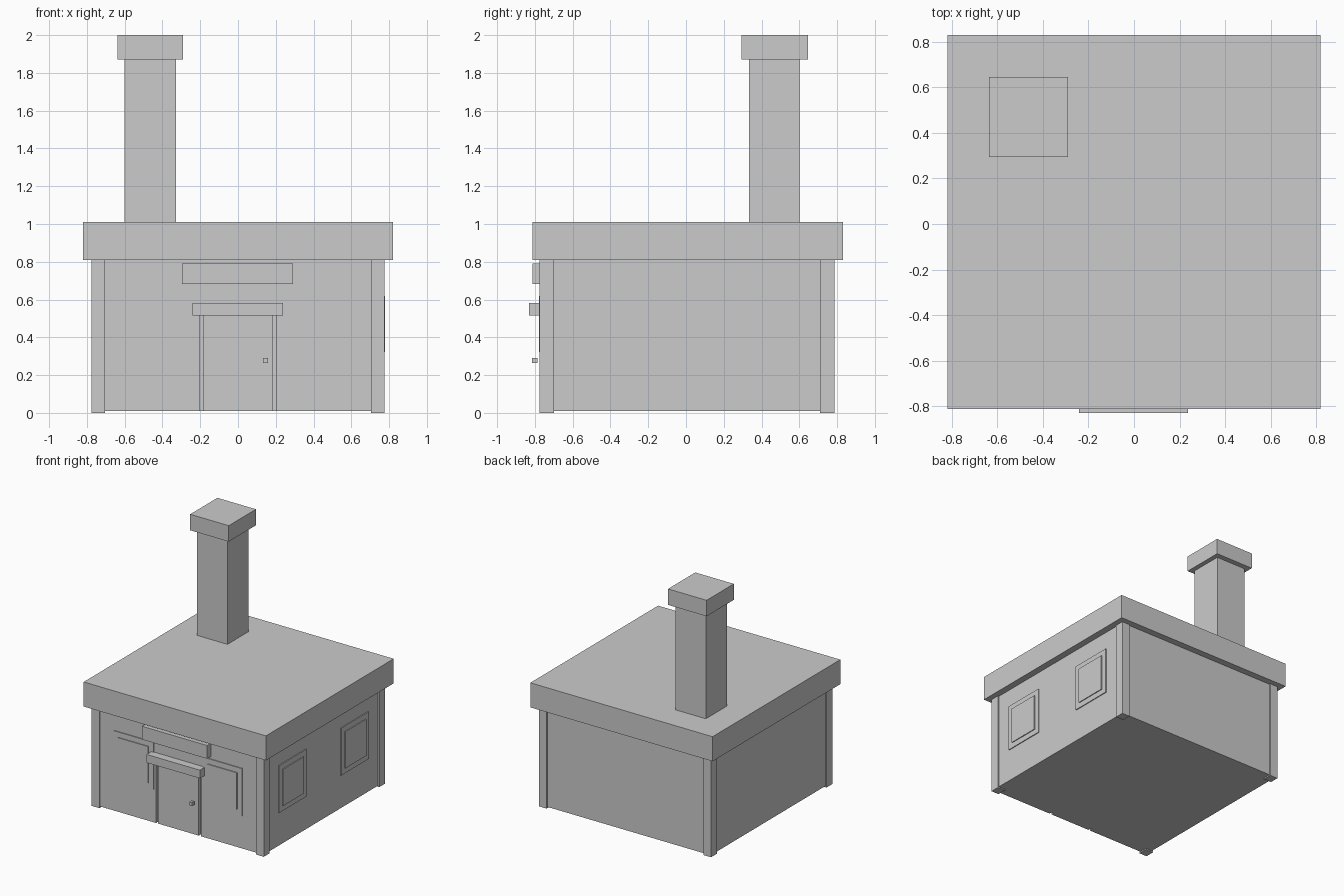
import bpy

if "Cube" in bpy.data.objects:
    bpy.data.objects.remove(bpy.data.objects["Cube"])


def box(name, x, y, z):
    """Box spanning the given (min, max) ranges."""
    v = [(a, b, c) for a in x for b in y for c in z]
    f = [(0, 1, 3, 2), (4, 6, 7, 5), (0, 4, 5, 1),
         (2, 3, 7, 6), (0, 2, 6, 4), (1, 5, 7, 3)]
    mesh = bpy.data.meshes.new(name)
    mesh.from_pydata(v, [], f)
    ob = bpy.data.objects.new(name, mesh)
    bpy.context.collection.objects.link(ob)
    return ob


# House body, with the front wall split around the doorway
FRONT = -0.765
box("house_body", (-0.765, 0.765), (-0.74, 0.775), (0.01, 0.81))
box("front_wall_left", (-0.765, -0.203), (FRONT, -0.74), (0.01, 0.81))
box("front_wall_right", (0.203, 0.765), (FRONT, -0.74), (0.01, 0.81))
box("front_wall_top", (-0.203, 0.203), (FRONT, -0.74), (0.515, 0.81))

# Corner posts
for sx, xr in (("left", (-0.775, -0.705)), ("right", (0.705, 0.775))):
    for sy, yr in (("front", (-0.775, -0.70)), ("back", (0.71, 0.785))):
        box(f"post_{sy}_{sx}", xr, yr, (0, 0.81))

# Flat roof slab
box("roof", (-0.82, 0.82), (-0.812, 0.83), (0.81, 1.01))

# Chimney and its cap
box("chimney", (-0.60, -0.328), (0.333, 0.602), (1.01, 1.87))
box("chimney_cap", (-0.637, -0.29), (0.295, 0.645), (1.87, 2.0))

# Door with narrow gaps each side, knob, canopy and blank sign board
box("door", (-0.185, 0.182), (FRONT, -0.74), (0.01, 0.515))
box("door_knob", (0.133, 0.158), (-0.814, -0.787), (0.263, 0.29))
box("door_canopy", (-0.242, 0.238), (-0.83, FRONT), (0.515, 0.582))
box("sign_board", (-0.296, 0.291), (-0.812, FRONT), (0.682, 0.79))

# Windows: thin frame with a raised pane, two on the front and two on the right
for i, c in enumerate((-0.40, 0.40)):
    for part, half, grow, out in (("frame", 0.178, 0.043, 0.007),
                                  ("pane", 0.134, 0.0, 0.014)):
        z = (0.322 - grow, 0.62 + grow)
        box(f"front_window_{part}_{i}", (c - half, c + half),
            (FRONT - out, FRONT), z)
        box(f"side_window_{part}_{i}", (0.765, 0.765 + out),
            (c + 0.003 - half, c + 0.003 + half), z)
